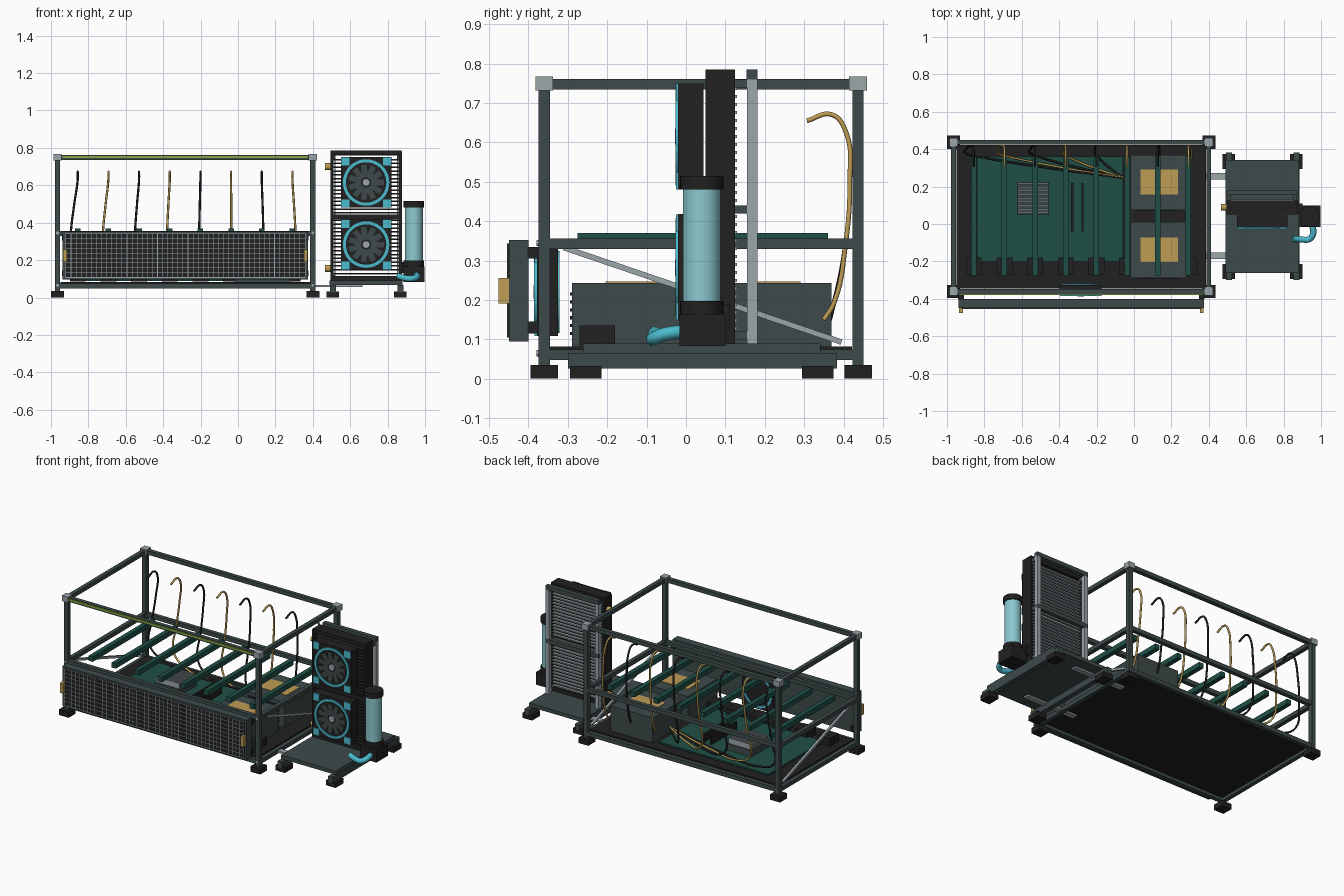
import bpy
import bmesh
from math import pi, sin, cos
from mathutils import Matrix, Vector

default_cube = bpy.data.objects.get("Cube")
if default_cube:
    bpy.data.objects.remove(default_cube, do_unlink=True)


def make_material(name, red, green, blue):
    material = bpy.data.materials.new(name)
    material.use_nodes = True
    colour = (red, green, blue, 1)
    material.diffuse_color = colour
    material.node_tree.nodes["Principled BSDF"].inputs["Base Color"].default_value = colour
    return material


slate = make_material("slate_metal", .047, .068, .068)
black = make_material("black_plastic", .015, .015, .015)
steel = make_material("pale_steel", .33, .38, .40)
cyan = make_material("cyan_trim", .07, .50, .62)
glass = make_material("pale_teal_tank", .26, .58, .62)
gold = make_material("gold_metal", .52, .34, .09)
green = make_material("circuit_green", .014, .080, .062)
lime = make_material("lime_strip", .25, .40, .05)


class Part:
    """Collects simple solids into one mesh object."""

    def __init__(self, name, material):
        self.name, self.material, self.bm = name, material, bmesh.new()

    def box(self, centre, size, turn=None):
        place = Matrix.Translation(centre) @ (turn or Matrix()) @ Matrix.Diagonal((*size, 1))
        bmesh.ops.create_cube(self.bm, size=1, matrix=place)
        return self

    def span(self, x, y, z):
        low, high = Vector((x[0], y[0], z[0])), Vector((x[1], y[1], z[1]))
        return self.box((low + high) / 2, high - low)

    def rod(self, centre, radius, length, axis="Z", sides=32):
        turn = {"X": Matrix.Rotation(pi / 2, 4, "Y"), "Y": Matrix.Rotation(pi / 2, 4, "X"),
                "Z": Matrix()}[axis]
        bmesh.ops.create_cone(self.bm, cap_ends=True, segments=sides, radius1=radius, radius2=radius,
                              depth=length, matrix=Matrix.Translation(centre) @ turn)
        return self

    def ring(self, centre, inner, outer, depth, sides=40):
        # Flat-sided ring facing the front
        rows = []
        for i in range(sides):
            a = 2 * pi * i / sides
            rows.append([self.bm.verts.new(Vector(centre) + Vector((r * cos(a), y, r * sin(a))))
                         for r, y in ((inner, -depth / 2), (outer, -depth / 2),
                                      (outer, depth / 2), (inner, depth / 2))])
        for i in range(sides):
            p, q = rows[i], rows[(i + 1) % sides]
            for k in range(4):
                n = (k + 1) % 4
                self.bm.faces.new((p[k], p[n], q[n], q[k]))
        return self

    def done(self, smooth=False):
        bmesh.ops.recalc_face_normals(self.bm, faces=self.bm.faces)
        mesh = bpy.data.meshes.new(self.name)
        self.bm.to_mesh(mesh)
        self.bm.free()
        mesh.materials.append(self.material)
        obj = bpy.data.objects.new(self.name, mesh)
        bpy.context.collection.objects.link(obj)
        if smooth:
            bpy.ops.object.select_all(action="DESELECT")
            obj.select_set(True)
            bpy.context.view_layer.objects.active = obj
            bpy.ops.object.shade_smooth_by_angle()
        return obj


def tube(name, material, points, radius):
    curve = bpy.data.curves.new(name, "CURVE")
    curve.dimensions = "3D"
    curve.bevel_depth, curve.bevel_resolution = radius, 2
    curve.resolution_u, curve.use_fill_caps = 6, True
    spline = curve.splines.new("BEZIER")
    spline.bezier_points.add(len(points) - 1)
    for knot, co in zip(spline.bezier_points, points):
        knot.co = co
        knot.handle_left_type = knot.handle_right_type = "AUTO"
    curve.materials.append(material)
    bpy.context.collection.objects.link(bpy.data.objects.new(name, curve))


# Main frame: posts, rails, corner blocks, feet and bolts
left, right, front, back, bar = -.965, .40, -.36, .437, .028
mid_x, mid_y = (left + right) / 2, (front + back) / 2
posts, corners = Part("frame_posts", slate), Part("corner_blocks", steel)
feet, bolts = Part("frame_feet", black), Part("frame_bolts", steel)
for x in (left, right):
    for y in (front, back):
        posts.span((x - bar / 2, x + bar / 2), (y - bar / 2, y + bar / 2), (.03, .75))
        corners.box((x, y, .75), (.045, .045, .036))
        feet.box((x, y, .0175), (.07, .07, .035))
    for z in (.065, .345):
        bolts.rod((x, front - .016, z), .008, .008, "Y", 12)
rails = Part("frame_rails", slate)
for z in (.061, .343, .748):
    for y in (front, back):
        rails.box((mid_x, y, z), (right - left, bar - .002, .026))
    for x in (left, right):
        rails.box((x, mid_y, z), (bar - .002, back - front, .026))
for part in (posts, corners, feet, bolts, rails):
    part.done()
Part("light_strip", lime).box((mid_x, front - .016, .752), (1.31, .006, .011)).done()
Part("floor_plate", black).span((-.95, .385), (-.345, .422), (.066, .082)).done()

# Diagonal braces at both ends
brace = Part("diagonal_braces", steel)
high, low = Vector((0, -.31, .333)), Vector((0, .395, .093))
lean = Matrix.Rotation((low - high).yz.angle_signed(Vector((1, 0))), 4, "X")
for x in (left, right):
    brace.box((high + low) / 2 + Vector((x, 0, 0)), (.014, (low - high).length, .014), lean)
brace.done()

# Front mesh panel
Part("front_panel", slate).span((-.937, .375), (-.450, -.40), (.095, .353)).done()
Part("mesh_backing", black).span((-.922, .360), (-.453, -.448), (.105, .343)).done()
wires = Part("mesh_wires", steel)
for i in range(48):
    wires.box((-.92 + i * .0272, -.4535, .224), (.003, .003, .238))
for i in range(10):
    wires.box((-.281, -.4535, .107 + i * .026), (1.28, .003, .003))
wires.done()
handles, mounts = Part("panel_handles", gold), Part("panel_mounts", black)
for x in (-.925, .362):
    handles.box((x, -.463, .223), (.02, .026, .065))
    for z in (.13, .32):
        mounts.box((x, -.387, z), (.03, .03, .03))
handles.done()
mounts.done()

# Circuit board with heatsink, memory and sockets
Part("circuit_board", green).span((-.84, -.06), (-.20, .36), (.088, .098)).done()
Part("heatsink_base", slate).span((-.625, -.455), (.05, .225), (.098, .14)).done()
fins = Part("heatsink_fins", steel)
for i in range(9):
    fins.box((-.54, .06 + i * .0195, .155), (.165, .008, .04))
fins.done()
memory = Part("memory_sticks", black)
for x in (-.33, -.275):
    memory.span((x - .006, x + .006), (-.04, .22), (.098, .15))
memory.done()

# Card support beams, sockets and their looping cables
beams, sockets = Part("support_beams", green), Part("card_sockets", black)
for i in range(8):
    x = -.857 + i * .164
    beams.span((x - .015, x + .015), (-.275, .36), (.338, .37))
    sockets.box((x, -.225, .11), (.085, .09, .05))
    sway = -.037 + i * .0076
    path = [(x, .307, .655), (x, .37, .671), (x, .405, .63), (x + sway / 2, .416, .5),
            (x + sway, .405, .34), (x + sway, .375, .19)]
    if x < -.1:
        path += [(x + .1 * (-.06 - x), .35, .125), ((x - .06) / 2, .30, .115), (-.05, .245, .15)]
    else:
        path.append((x + sway, .35, .15))
    tube("loop_cable_" + str(i + 1), gold if i % 2 else black, path, .006)
beams.done()
sockets.done()

# Two power supplies
power, lids, vents = (Part("power_supplies", slate), Part("power_labels", gold),
                      Part("power_vents", black))
for start, end in ((-.29, .01), (.075, .37)):
    power.span((-.02, .28), (start, end), (.08, .243))
    lids.box((.135, (start + end) / 2 + .002, .2445), (.2, .133, .004))
    for i in range(6):
        vents.box((.13, start - .002, .115 + i * .02), (.22, .006, .008))
for part in (power, lids, vents):
    part.done()


# Cooling fans
def fan(name, x, y, z, depth, half):
    front_y = y - depth / 2
    Part(name + "_housing", black).box((x, y, z), (2 * half, depth, 2 * half)).done()
    trim = Part(name + "_trim", cyan)
    trim.ring((x, front_y - .003, z), half * .80, half * .92, .008)
    for sx in (-1, 1):
        for sz in (-1, 1):
            trim.box((x + sx * half * .83, front_y - .002, z + sz * half * .83),
                     (half * .33, .007, half * .33))
    trim.done()
    rotor = Part(name + "_blades", slate)
    for i in range(11):
        spin = Matrix.Rotation(2 * pi * i / 11, 4, "Y")
        offset = spin @ Vector((half * .45, 0, 0))
        rotor.box(Vector((x, front_y - .002, z)) + offset, (half * .5, .005, half * .22), spin)
    rotor.done()
    Part(name + "_hub", steel).rod((x, front_y - .004, z), half * .15, .009, "Y", 20).done()


fan("upper_fan", .685, .0125, .615, .065, .135)
fan("lower_fan", .685, .0125, .283, .065, .135)
fan("panel_fan", -.285, -.352, .22, .054, .112)
Part("panel_fan_back_ring", cyan).ring((-.285, -.324, .22), .09, .104, .006).done()

# Side stand: feet, rails, plate and linking arms
stand_feet, runners = Part("stand_feet", black), Part("stand_runners", slate)
for x in (.507, .868):
    runners.span((x - .016, x + .016), (-.30, .383), (.026, .066))
    for y in (-.255, .335):
        stand_feet.box((x, y, .0165), (.068, .08, .033))
stand_feet.done()
runners.done()
Part("stand_plate", slate).span((.49, .88), (-.262, .342), (.066, .09)).done()
arms = Part("linking_arms", steel)
for y in (-.17, .255):
    arms.span((.30, .665), (y - .018, y + .018), (.056, .068))
arms.done()

# Radiator with open fins
frame = Part("radiator_frame", black)
for x in (.501, .869):
    frame.box((x, .0875, .43), (.014, .075, .70))
for z, tall in ((.098, .036), (.430, .026), (.773, .024)):
    frame.box((.685, .0875, z), (.38, .075, tall))
frame.done()
core, slats = Part("radiator_fins", black), Part("radiator_slats", steel)
for i in range(31):
    z = .128 + i * .0203
    core.box((.685, .086, z), (.36, .065, .007))
    slats.box((.685, .124, z), (.35, .012, .008))
core.done()
slats.done()
supports, crossbars = Part("radiator_posts", steel), Part("radiator_crossbars", slate)
for x in (.508, .862):
    supports.box((x, .168, .425), (.026, .026, .67))
    for z in (.11, .43, .75):
        crossbars.box((x, .14, z), (.02, .035, .02))
for z in (.43, .773):
    crossbars.box((.685, .168, z), (.38, .028, .026))
supports.done()
crossbars.done()
fittings = Part("hose_fittings", gold)
for z in (.155, .70):
    fittings.rod((.482, .09, z), .018, .034, "X", 16)
fittings.done(smooth=True)

# Reservoir with pump and hose
Part("reservoir_tank", glass).rod((.94, .04, .335), .048, .30).done(smooth=True)
caps = Part("reservoir_caps", black)
for z in (.18, .498):
    caps.rod((.94, .04, z), .055, .035)
caps.done(smooth=True)
Part("pump_block", black).span((.884, .998), (-.017, .10), (.083, .165)).done()
Part("reservoir_bracket", black).span((.872, .90), (.06, .11), (.13, .19)).done()
tube("pump_hose", cyan, [(.955, -.01, .12), (.957, -.055, .113), (.935, -.082, .102),
                         (.90, -.083, .102), (.85, -.078, .117)], .017)
